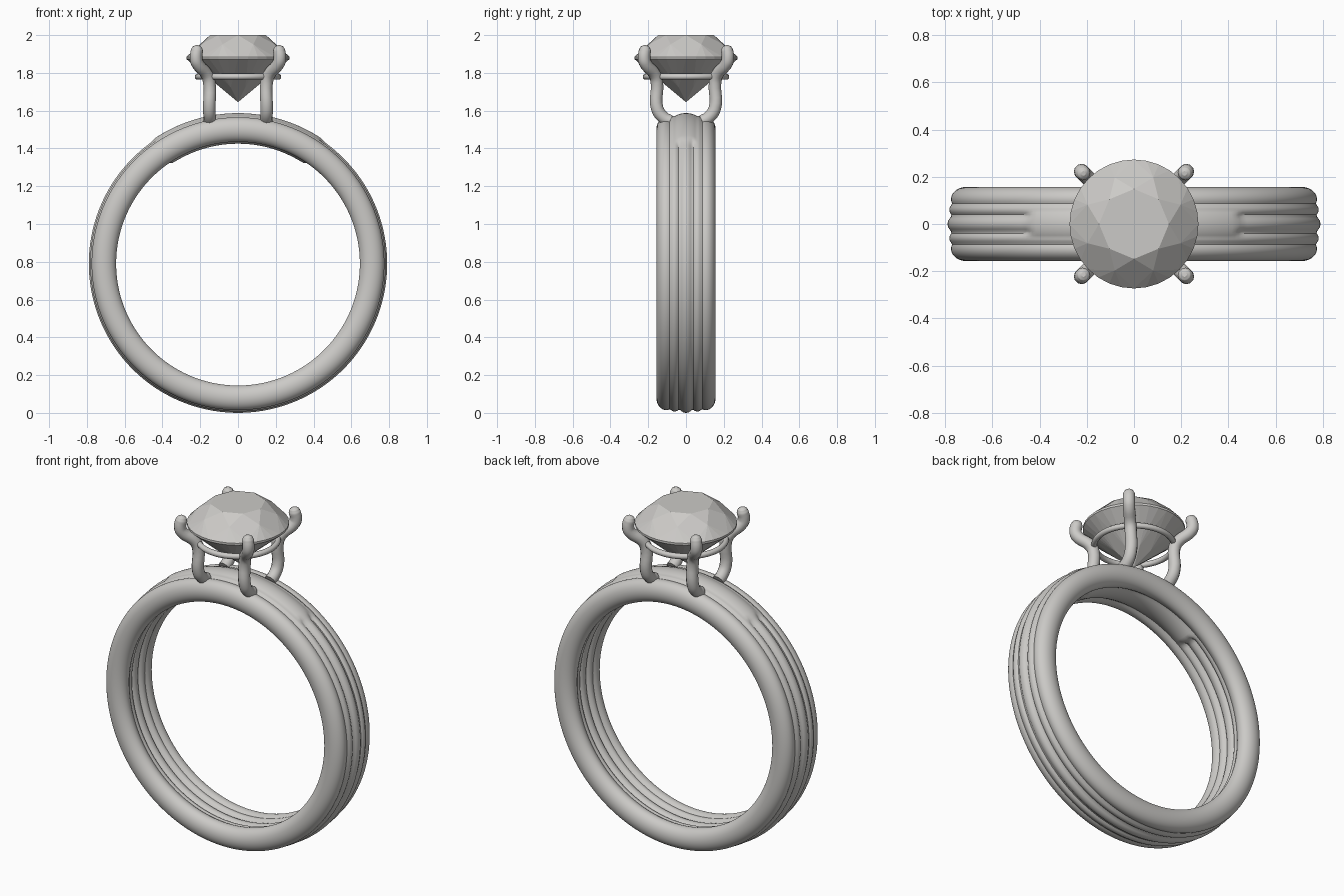
import bpy, bmesh
from math import sin, cos, pi, sqrt, degrees, atan2

if "Cube" in bpy.data.objects:
    bpy.data.objects.remove(bpy.data.objects["Cube"], do_unlink=True)

grey = bpy.data.materials.new("warm_grey")
grey.use_nodes = True
colour = (0.6, 0.59, 0.57, 1)
grey.diffuse_color = colour
grey.node_tree.nodes["Principled BSDF"].inputs["Base Color"].default_value = colour


def finish(obj, angle=None):
    """Assign the material and, if wanted, smooth shading."""
    obj.data.materials.clear()
    obj.data.materials.append(grey)
    if angle:
        bpy.ops.object.select_all(action='DESELECT')
        obj.select_set(True)
        bpy.context.view_layer.objects.active = obj
        bpy.ops.object.shade_smooth_by_angle(angle=angle)


def mesh_object(name, bm):
    bmesh.ops.recalc_face_normals(bm, faces=bm.faces)
    mesh = bpy.data.meshes.new(name)
    bm.to_mesh(mesh)
    bm.free()
    obj = bpy.data.objects.new(name, mesh)
    bpy.context.collection.objects.link(obj)
    return obj


# Band: five fused rounded wires, with a smooth bridge under the setting
CENTRE, HALF = 0.79, 0.157
# each wire: offset across the band, half width, inner radius, outer radius
WIRES = [(0.105, 0.052, 0.645, 0.775), (0.06, 0.04, 0.655, 0.783), (0, 0.048, 0.66, 0.79)]
BRIDGE = (0, 0.1, 0.635, 0.797)


def reach(wire, y, side):
    """Radius of a wire's outer (1) or inner (-1) surface at offset y."""
    offset, half, inner, outer = wire
    u = (abs(y) - offset) / half
    if abs(u) > 1:
        return None
    return (inner + outer) / 2 + side * (outer - inner) / 2 * sqrt(1 - u * u)


def band_radius(y, side, blend):
    base = max((r * side for r in (reach(w, y, side) for w in WIRES) if r), default=0.71 * side)
    top = reach(BRIDGE, y, side)
    if top:
        base += blend * max(0, top * side - base)
    return base * side


bm = bmesh.new()
rings = []
for i in range(240):
    a = 2 * pi * i / 240
    away = abs(degrees(atan2(sin(a), cos(a))))
    t = min(1, max(0, (36.5 - away) / 4))
    blend = t * t * (3 - 2 * t)
    ring = []
    for j in range(112):
        p = 2 * pi * (j + 0.5) / 112
        y = HALF * sin(p) * 0.9999
        r = band_radius(y, 1 if cos(p) > 0 else -1, blend)
        ring.append(bm.verts.new((r * sin(a), y, CENTRE + r * cos(a))))
    rings.append(ring)
for i, ring in enumerate(rings):
    after = rings[(i + 1) % len(rings)]
    for j in range(112):
        k = (j + 1) % 112
        bm.faces.new((ring[j], ring[k], after[k], after[j]))
finish(mesh_object("band", bm), 0.6)

# Gem: brilliant cut with table, kites, stars, girdle and pavilion
bm = bmesh.new()


def circle(radius, z, count, shift=0):
    return [bm.verts.new((radius * cos(2 * pi * (k + shift) / count),
                          radius * sin(2 * pi * (k + shift) / count), z)) for k in range(count)]


table = circle(0.148, 2.0, 8)
stars = circle(0.213, 1.951, 8, 0.5)
upper = circle(0.273, 1.885, 32)
lower = circle(0.273, 1.873, 32)
deep = circle(0.1, 1.722, 8, 0.5)
culet = bm.verts.new((0, 0, 1.645))
bm.faces.new(table)
for k in range(8):
    n, g = (k + 1) % 8, 4 * k
    bm.faces.new((table[k], stars[k], table[n]))
    bm.faces.new((table[k], stars[k - 1], upper[g], stars[k]))
    bm.faces.new((culet, deep[k - 1], lower[g], deep[k]))
    for s in range(4):
        b, c = g + s, (g + s + 1) % 32
        bm.faces.new((stars[k], upper[b], upper[c]))
        bm.faces.new((deep[k], lower[b], lower[c]))
        bm.faces.new((upper[b], lower[b], lower[c], upper[c]))
finish(mesh_object("gem", bm))

# Thin gallery ring below the gem
bpy.ops.mesh.primitive_torus_add(major_radius=0.213, minor_radius=0.016, major_segments=64,
                                 minor_segments=12, location=(0, 0, 1.78))
gallery = bpy.context.object
gallery.name = "gallery_ring"
finish(gallery, 0.8)

# Four prongs: x, y, z, thickness along each path
PATH = [(0.15, 0.085, 1.545, 1), (0.15, 0.115, 1.56, 1), (0.152, 0.152, 1.61, 1),
        (0.152, 0.154, 1.75, 1), (0.165, 0.165, 1.79, 1), (0.217, 0.217, 1.855, 1),
        (0.222, 0.222, 1.885, 1), (0.217, 0.217, 1.92, 0.98),
        (0.215, 0.215, 1.937, 0.75), (0.214, 0.214, 1.946, 0.3)]
for side, sx in (("left", 1), ("right", -1)):
    for end, sy in (("back", 1), ("front", -1)):
        curve = bpy.data.curves.new("prong", 'CURVE')
        curve.dimensions = '3D'
        curve.bevel_depth = 0.033
        curve.bevel_resolution = 4
        curve.resolution_u = 5
        curve.use_fill_caps = True
        spline = curve.splines.new('BEZIER')
        spline.bezier_points.add(len(PATH) - 1)
        for point, (x, y, z, thick) in zip(spline.bezier_points, PATH):
            point.co = (sx * x, sy * y, z)
            point.radius = thick
            point.handle_left_type = point.handle_right_type = 'AUTO'
        prong = bpy.data.objects.new(f"{end}_{side}_prong", curve)
        bpy.context.collection.objects.link(prong)
        bpy.ops.object.select_all(action='DESELECT')
        prong.select_set(True)
        bpy.context.view_layer.objects.active = prong
        bpy.ops.object.convert(target='MESH')
        finish(bpy.context.object, 0.9)
